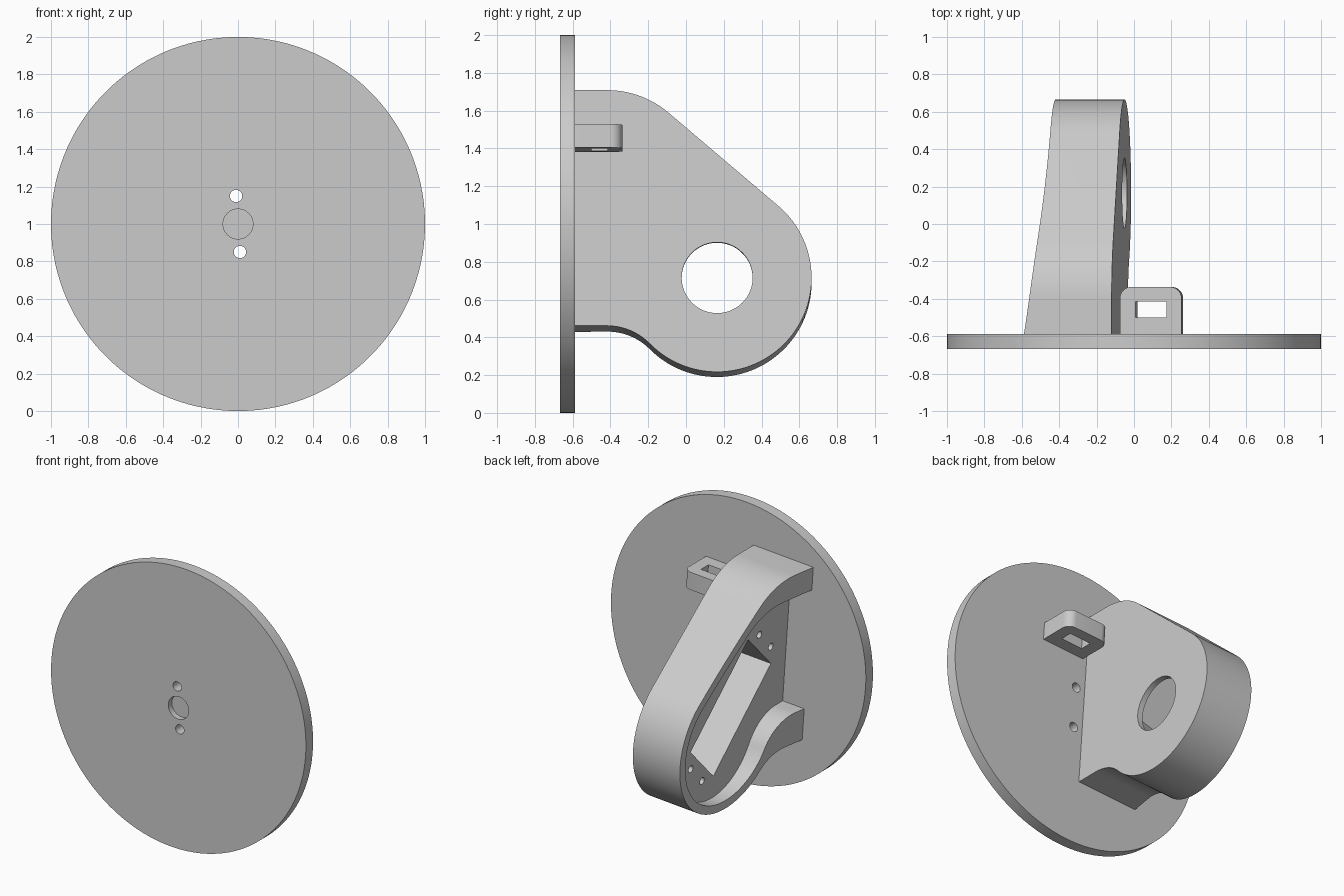
import bpy, bmesh
from math import sin, cos, pi, radians, atan2, hypot
from mathutils import Matrix

if "Cube" in bpy.data.objects:
    bpy.data.objects.remove(bpy.data.objects["Cube"], do_unlink=True)

grey = bpy.data.materials.new("plain_grey")
grey.use_nodes = True
GREY = (0.6, 0.6, 0.6, 1)
grey.diffuse_color = GREY
grey.node_tree.nodes["Principled BSDF"].inputs["Base Color"].default_value = GREY

# the whole part leans slightly about the disc axis
LEAN = Matrix.Translation((0, 0, 1)) @ Matrix.Rotation(radians(-4), 4, 'Y')


def prism(name, pts, axis, lo, hi):
    """Extrude a 2D outline along one axis, from lo to hi."""
    place = {'X': lambda a, b, c: (c, a, b),
             'Y': lambda a, b, c: (a, c, b),
             'Z': lambda a, b, c: (a, b, c)}[axis]
    bm = bmesh.new()
    low = [bm.verts.new(place(a, b, lo)) for a, b in pts]
    high = [bm.verts.new(place(a, b, hi)) for a, b in pts]
    bm.faces.new(low)
    bm.faces.new(high)
    n = len(pts)
    for i in range(n):
        j = (i + 1) % n
        bm.faces.new((low[i], low[j], high[j], high[i]))
    bmesh.ops.recalc_face_normals(bm, faces=bm.faces)
    mesh = bpy.data.meshes.new(name)
    bm.to_mesh(mesh)
    bm.free()
    mesh.materials.append(grey)
    ob = bpy.data.objects.new(name, mesh)
    bpy.context.collection.objects.link(ob)
    return ob


def arc(cx, cy, r, start, end, n=24):
    return [(cx + r * cos(start + (end - start) * i / n),
             cy + r * sin(start + (end - start) * i / n)) for i in range(n + 1)]


def circle(cx, cy, r, n=48):
    return arc(cx, cy, r, 0, 2 * pi, n)[:-1]


def activate(ob):
    bpy.ops.object.select_all(action='DESELECT')
    ob.select_set(True)
    bpy.context.view_layer.objects.active = ob


def cut(ob, *cutters):
    for c in cutters:
        c.hide_render = True
        m = ob.modifiers.new("cut", 'BOOLEAN')
        m.operation, m.solver, m.object = 'DIFFERENCE', 'EXACT', c
        activate(ob)
        bpy.ops.object.modifier_apply(modifier=m.name)
        bpy.data.objects.remove(c, do_unlink=True)


def finish(ob):
    ob.matrix_world = LEAN
    activate(ob)
    bpy.ops.object.shade_smooth_by_angle(angle=radians(30))


# hub of the arm in (y, z), and the direction its upper flank faces
HY, HZ = 0.165, -0.28
FLANK = radians(49.6)


def arm_outline(y0, r, top, bottom, bend_top, bend_low):
    """Round hub, slanted flank, rounded shoulder and concave lower bend."""
    # shoulder arc tangent to the flat top and the flank
    cz = top - bend_top
    cy = HY + (r - bend_top - (cz - HZ) * sin(FLANK)) / cos(FLANK)
    # lower arc tangent to the flat bottom and the hub
    lz = bottom - bend_low
    ly = HY - ((r + bend_low) ** 2 - (lz - HZ) ** 2) ** 0.5
    toward = atan2(HZ - lz, HY - ly)
    return ([(y0, bottom)]
            + arc(ly, lz, bend_low, pi / 2, toward)
            + arc(HY, HZ, r, toward - pi, FLANK, 64)[1:]
            + arc(cy, cz, bend_top, FLANK, pi / 2)
            + [(y0, top)])


BACK = -0.587

# round base disc with two through holes and a shallow centre recess
disc = prism("base_disc", circle(0, 0, 1, 128), 'Y', -0.667, BACK)
cut(disc,
    prism("upper_hole", circle(0, 0.15, 0.033, 32), 'Y', -0.8, -0.4),
    prism("lower_hole", circle(0, -0.15, 0.033, 32), 'Y', -0.8, -0.4),
    prism("recess", circle(0, 0, 0.08), 'Y', -0.8, -0.627))
finish(disc)

# bracket arm: thick web with a raised rim on its -x side
arm = prism("bracket_arm", arm_outline(BACK - 0.01, 0.5, 0.715, -0.535, 0.5, 0.32),
            'X', -0.6, -0.07)
rim_edge = [(-0.44 - 0.1 * ((0.67 - y) / 1.26) ** 2, y)
            for y in [-0.7 + 1.5 * i / 30 for i in range(31)]]
cut(arm,
    prism("rim_trim", [(-0.9, -0.7)] + rim_edge + [(-0.9, 0.8)], 'Z', -1, 1),
    prism("rim_inside", arm_outline(-0.7, 0.44, 0.55, -0.31, 0.5, 0.32),
          'X', -0.8, -0.37))


def on_arm(along, across):
    """Point measured from the hub along the 45 degree pocket axis."""
    k = 0.5 ** 0.5
    return (HY + k * (across - along), HZ + k * (across + along))


# rectangular pocket, round opening and four screw holes
pocket = [on_arm(a, s) for a, s in ((-0.2, -0.2), (0.63, -0.2), (0.63, 0.2), (-0.2, 0.2))]
cut(arm,
    prism("pocket", pocket, 'X', -0.7, -0.11),
    prism("round_opening", circle(HY, HZ, 0.188, 64), 'X', -0.3, 0.1))
for along in (-0.28, 0.71):
    for across in (-0.1, 0.1):
        cut(arm, prism("screw_hole", circle(*on_arm(along, across), 0.025, 24),
                       'X', -0.7, -0.2))
finish(arm)

# small slotted tab beside the arm
R, X0, X1, Y1 = 0.06, -0.04, 0.29, -0.337
tab = prism("slotted_tab",
            [(X0, BACK - 0.01), (X1, BACK - 0.01)]
            + arc(X1 - R, Y1 - R, R, 0, pi / 2, 10)
            + arc(X0 + R, Y1 - R, R, pi / 2, pi, 10), 'Z', 0.385, 0.51)
cut(tab, prism("slot", [(0.045, -0.5), (0.21, -0.5), (0.21, -0.415), (0.045, -0.415)],
               'Z', 0, 1))
finish(tab)
